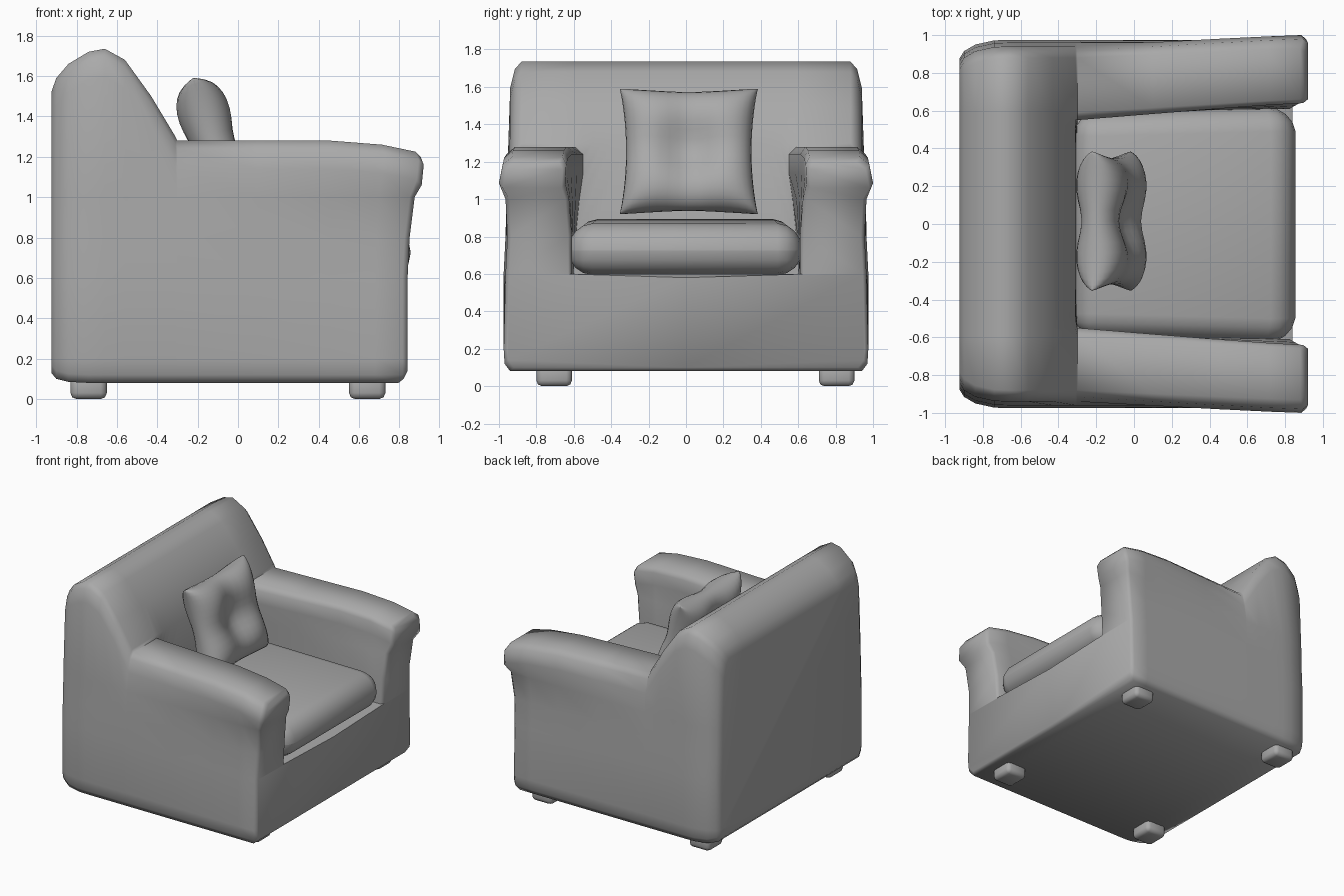
import bpy, bmesh, math
from mathutils import Matrix, Vector

cube = bpy.data.objects.get("Cube")
if cube:
    bpy.data.objects.remove(cube, do_unlink=True)

# One plain upholstery colour
GREY = (0.4, 0.4, 0.4, 1)
fabric = bpy.data.materials.new("grey_fabric")
fabric.use_nodes = True
fabric.diffuse_color = GREY
fabric.node_tree.nodes["Principled BSDF"].inputs["Base Color"].default_value = GREY


def finish(name, bm, angle=60):
    bmesh.ops.recalc_face_normals(bm, faces=bm.faces)
    mesh = bpy.data.meshes.new(name)
    bm.to_mesh(mesh)
    bm.free()
    mesh.materials.append(fabric)
    obj = bpy.data.objects.new(name, mesh)
    bpy.context.collection.objects.link(obj)
    bpy.ops.object.select_all(action='DESELECT')
    obj.select_set(True)
    bpy.context.view_layer.objects.active = obj
    bpy.ops.object.shade_smooth_by_angle(angle=math.radians(angle))
    return obj


def soft_box(name, low, high, radius, segments, shape=None):
    """Rounded box between two corners, optionally reshaped per vertex."""
    low, high = Vector(low), Vector(high)
    bm = bmesh.new()
    bmesh.ops.create_cube(bm, size=1)
    bmesh.ops.scale(bm, vec=high - low, verts=bm.verts)
    bmesh.ops.translate(bm, vec=(low + high) / 2, verts=bm.verts)
    bmesh.ops.bevel(bm, geom=bm.edges[:], offset=radius, segments=segments,
                    profile=0.5, affect='EDGES')
    if shape:
        for v in bm.verts:
            shape(v.co)
    return finish(name, bm)


# Body: one shell lofted from back to front through cross-sections.
# Half widths run from the hem up to the top of the side.
OUT_BACK = [.94, .965, .975, .975, .965, .96, .94, .915, .88]
OUT_ARM = [.94, .97, .975, .965, .955, .965, 1.0, .98, .93]
# Inner wall of the arm, from its top down to the seat deck
IN_BACK = [.59, .55, .55, .57, .59, .60]
IN_ARM = [.66, .64, .645, .625, .61, .61]
BACK_TOP = [.60, .55, .50, .45, .40, .30]
# Forward flare of the arm fronts by level
FLARE = [-.02, 0, 0, 0, .01, .035, .07, .08, .065]
DECK = 0.6

# x, top height, hem height, side inset, flare amount, is back
STATIONS = [
    (-.925, 1.52, .13, .10, 0, True),
    (-.90, 1.59, .10, .06, 0, True),
    (-.84, 1.66, .085, .025, 0, True),
    (-.74, 1.72, .08, .003, 0, True),
    (-.66, 1.735, .08, 0, 0, True),
    (-.56, 1.68, .08, 0, 0, True),
    (-.43, 1.50, .08, 0, 0, True),
    (-.31, 1.30, .08, 0, 0, True),
    (-.30, 1.28, .08, 0, 0, False),
    (.10, 1.28, .08, 0, 0, False),
    (.45, 1.28, .08, 0, .1, False),
    (.68, 1.26, .08, 0, .5, False),
    (.815, 1.225, .08, 0, 1, False),
    (.84, 1.20, .10, .02, 1, False),
]


def section(x, top, hem, inset, flare, is_back):
    f = min(1, max(0, (x + .3) / 1.1))
    mix = lambda a, b: a + (b - a) * f
    heights = [hem, hem + .04, .2, DECK, .8, 1.0, top - .14, top - .04, top]
    half = [(x + flare * FLARE[0], 0, hem)]
    for i, z in enumerate(heights):
        half.append((x + flare * FLARE[i], mix(OUT_BACK[i], OUT_ARM[i]) - inset, z))
    for j in range(6):
        level = 8 - j
        if is_back:
            half.append((x, BACK_TOP[j], top))
        else:
            half.append((x + flare * FLARE[level],
                         mix(IN_BACK[j], IN_ARM[j]) + inset, heights[level]))
    half.append((x, 0, top if is_back else DECK - inset))
    return half + [(px, -py, pz) for px, py, pz in half[-2:0:-1]]


bm = bmesh.new()
rings = [[bm.verts.new(p) for p in section(*s)] for s in STATIONS]
n = len(rings[0])
for a, b in zip(rings, rings[1:]):
    for i in range(n):
        k = (i + 1) % n
        bm.faces.new((a[i], a[k], b[k], b[i]))
bm.faces.new(rings[0])
# Front face: apron below, then an upright strip on each arm
front = rings[-1]
bm.faces.new([front[i] for i in (0, 1, 2, 3, 4, 15, 16, 17, 28, 29, 30, 31)])
for side in (1, -1):
    for i in range(4, 9):
        bm.faces.new([front[side * q] for q in (i, i + 1, 18 - i, 19 - i)])
finish("armchair_body", bm)


# Seat cushion: softly crowned, narrowing toward the back
def crown(co):
    u, v = (co.x - .28) / .58, co.y / .63
    if co.z > .75:
        co.z -= .035 * max(u, 0) ** 2 + .02 * v * v
    if co.x > .5:
        co.x -= .04 * abs(v) ** 4
    if co.x < 0:
        co.y *= .95


soft_box("seat_cushion", (-.32, -.63, .595), (.87, .62, .905), .13, 4, crown)

# Throw pillow: two puffed sheets with a pinched middle and drawn-in edges
bm = bmesh.new()
N = 20
for face in (1, -1):
    grid = []
    for i in range(N + 1):
        row = []
        for j in range(N + 1):
            u = math.sin((i / N - .5) * math.pi)
            v = math.sin((j / N - .5) * math.pi)
            rim = math.sqrt(max(0, (1 - u ** 4) * (1 - v ** 4)))
            pinch = 1 - .5 * math.exp(-5 * (u * u + v * v))
            fold = 1 - .25 * math.exp(-10 * u * u) - .15 * math.exp(-10 * v * v)
            y = .385 * u * (1 - .13 * (1 - v * v)) * (1 - .04 * v * v * u ** 8)
            z = .365 * v * (1 - .10 * (1 - u * u)) * (1 - .04 * u * u * v ** 8)
            row.append(bm.verts.new((face * .15 * rim * pinch * fold, y, z)))
        grid.append(row)
    for i in range(N):
        for j in range(N):
            bm.faces.new((grid[i][j], grid[i + 1][j],
                          grid[i + 1][j + 1], grid[i][j + 1]))
bmesh.ops.remove_doubles(bm, verts=bm.verts, dist=.0005)
bmesh.ops.transform(bm, verts=bm.verts, matrix=Matrix.Translation((-.12, .015, 1.255))
                    @ Matrix.Rotation(math.radians(-17), 4, 'Y'))
finish("throw_pillow", bm, 100)

# Four stubby feet
for x_name, x in (("back", -.74), ("front", .64)):
    for y_name, y in (("right", -.705), ("left", .805)):
        soft_box(f"{x_name}_{y_name}_foot", (x - .09, y - .095, 0),
                 (x + .09, y + .095, .12), .03, 2)
